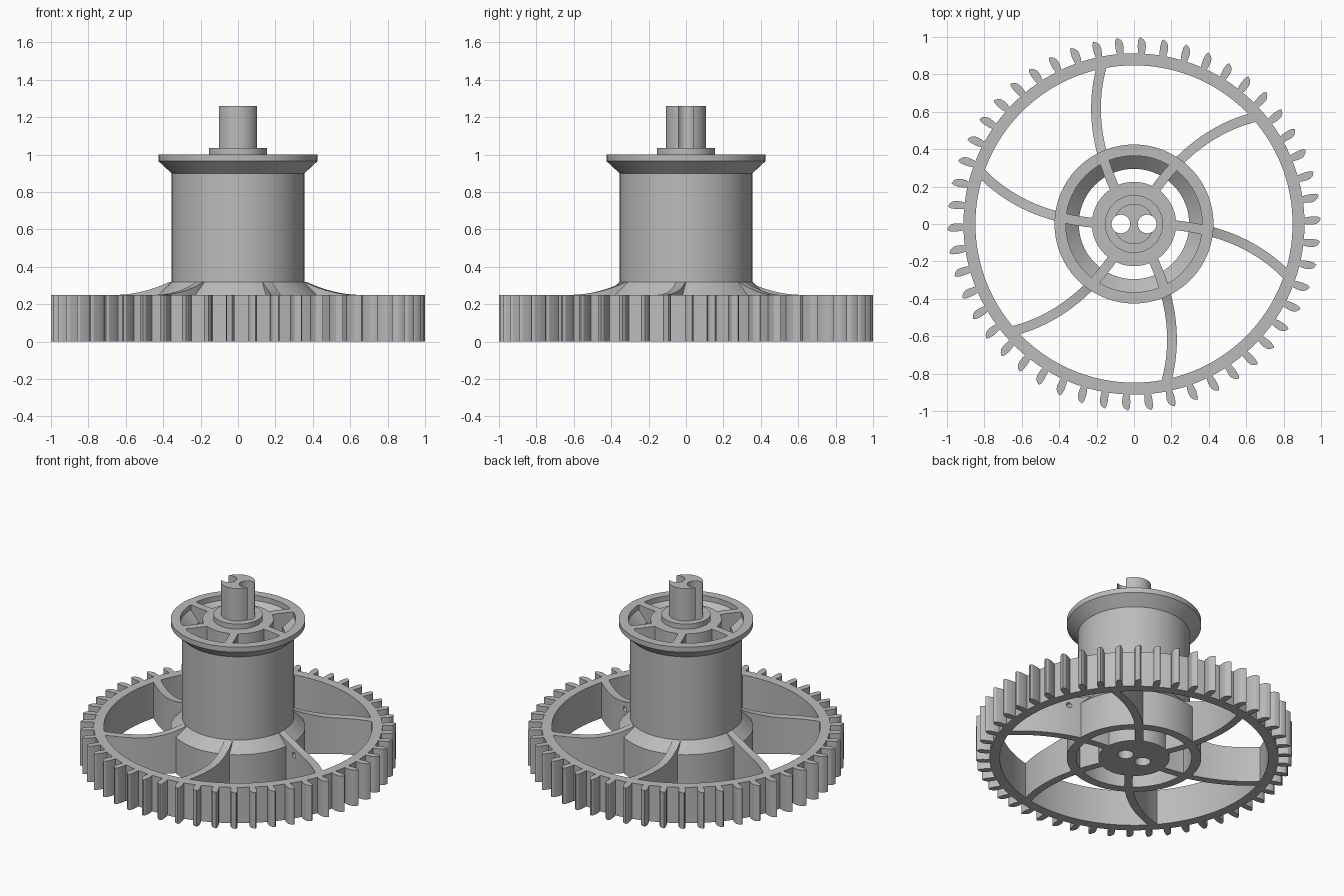
import bpy, bmesh
from math import sin, cos, pi, radians, tau
from mathutils import Matrix

cube = bpy.data.objects.get("Cube")
if cube:
    bpy.data.objects.remove(cube, do_unlink=True)

GREY = (0.5, 0.5, 0.5, 1)
grey = bpy.data.materials.new("plain grey")
grey.use_nodes = True
grey.diffuse_color = GREY
grey.node_tree.nodes["Principled BSDF"].inputs["Base Color"].default_value = GREY


def finish(name, bm):
    bmesh.ops.remove_doubles(bm, verts=bm.verts, dist=1e-5)
    bmesh.ops.recalc_face_normals(bm, faces=bm.faces)
    mesh = bpy.data.meshes.new(name)
    bm.to_mesh(mesh)
    bm.free()
    mesh.materials.append(grey)
    ob = bpy.data.objects.new(name, mesh)
    bpy.context.collection.objects.link(ob)
    return ob


def smooth(ob):
    bpy.ops.object.select_all(action='DESELECT')
    ob.select_set(True)
    bpy.context.view_layer.objects.active = ob
    bpy.ops.object.shade_smooth_by_angle(angle=radians(25))


def revolve(name, profile, steps=96):
    """Spin a closed (radius, height) profile about the z axis."""
    bm = bmesh.new()
    verts = [bm.verts.new((r, 0, z)) for r, z in profile]
    edges = [bm.edges.new((verts[i - 1], verts[i])) for i in range(len(verts))]
    bmesh.ops.spin(bm, geom=verts + edges, cent=(0, 0, 0), axis=(0, 0, 1),
                   angle=tau, steps=steps, use_merge=True)
    return finish(name, bm)


def prism(bm, outline, z0, z1):
    low = [bm.verts.new((x, y, z0)) for x, y in outline]
    high = [bm.verts.new((x, y, z1)) for x, y in outline]
    bm.faces.new(low)
    bm.faces.new(high)
    for i in range(len(low)):
        bm.faces.new((low[i - 1], low[i], high[i], high[i - 1]))


def cut(ob, radius, matrix):
    """Drill a round hole through an object."""
    bm = bmesh.new()
    bmesh.ops.create_cone(bm, cap_ends=True, segments=32, radius1=radius,
                          radius2=radius, depth=4, matrix=matrix)
    cutter = finish("hole_cutter", bm)
    cutter.hide_render = True
    mod = ob.modifiers.new("hole", 'BOOLEAN')
    mod.operation = 'DIFFERENCE'
    mod.solver = 'EXACT'
    mod.object = cutter
    bpy.context.view_layer.objects.active = ob
    bpy.ops.object.modifier_apply(modifier=mod.name)
    bpy.data.objects.remove(cutter, do_unlink=True)


# Gear rim and leaning, leaf-shaped teeth
GEAR_H = 0.25
smooth(revolve("gear_rim", [(0.848, 0), (0.912, 0), (0.912, GEAR_H), (0.848, GEAR_H)], 150))

TEETH = 50
tooth = [(0.90, -0.016), (0.93, -0.021), (0.955, -0.022), (0.975, -0.018), (0.99, -0.006),
         (0.999, 0.012), (0.985, 0.020), (0.955, 0.022), (0.93, 0.020), (0.90, 0.014)]
bm = bmesh.new()
for k in range(TEETH):
    a = tau * k / TEETH + radians(1.1)
    prism(bm, [(r * cos(a) - t * sin(a), r * sin(a) + t * cos(a)) for r, t in tooth], 0, GEAR_H)
smooth(finish("gear_teeth", bm))

# Hollow drum with flared ends
smooth(revolve("drum", [
    (0.365, 0), (0.425, 0), (0.425, 0.25), (0.355, 0.32), (0.355, 0.90), (0.425, 0.965),
    (0.425, 1.0), (0.365, 1.0), (0.365, 0.965), (0.295, 0.90), (0.295, 0.30), (0.365, 0.235)]))

# Central column, collar and shaft with two bores that open into grooves
column = revolve("column_and_shaft", [
    (0, 0), (0.225, 0), (0.225, 1.0), (0.155, 1.0), (0.155, 1.035),
    (0.108, 1.035), (0.108, 1.26), (0, 1.26)], 64)
for side in (-1, 1):
    cut(column, 0.05, Matrix.Translation((0.07 * side, 0, 0.6)))
smooth(column)


# Curved spokes
def sweep(r):
    """Angle of the spoke centre line at a radius."""
    return radians(1.5 - 12 * r - 13 * r * r)


def spoke(name, turn, r0, r1, low, high, steps=16, half=0.026):
    bm = bmesh.new()
    rings = []
    for i in range(steps + 1):
        r = r0 + (r1 - r0) * i / steps
        a = sweep(r) + turn
        d = sweep(r + 0.01) - sweep(r - 0.01)
        n = a + pi / 2 + r * d / 0.02
        rings.append([bm.verts.new((r * cos(a) + s * half * cos(n),
                                    r * sin(a) + s * half * sin(n), z))
                      for s, z in ((-1, low(r)), (1, low(r)), (1, high(r)), (-1, high(r)))])
    for a, b in zip(rings, rings[1:]):
        for i in range(4):
            bm.faces.new((a[i - 1], a[i], b[i], b[i - 1]))
    bm.faces.new(rings[0])
    bm.faces.new(rings[-1])
    return finish(name, bm)


def arm_top(r):
    if r < 0.36:
        return 0.30
    return GEAR_H + 0.07 * (max(0.66 - r, 0) / 0.30) ** 2


for k in range(6):
    turn = k * tau / 6
    arm = spoke(f"gear_arm_{k + 1}", turn, 0.20, 0.86, lambda r: 0, arm_top, 33)
    if k == 0:
        # Small cord hole near the root of one arm
        cut(arm, 0.018, Matrix.Translation((0.5, 0, 0.22)) @ Matrix.Rotation(pi / 2, 4, 'X'))
    smooth(arm)
    smooth(spoke(f"drum_web_{k + 1}", turn, 0.20, 0.31, lambda r: 0.28, lambda r: 1.0, 4))
    smooth(spoke(f"drum_top_spoke_{k + 1}", turn, 0.30, 0.375,
                 lambda r: 0.90 + 0.9 * (r - 0.30), lambda r: 1.0, 4))
